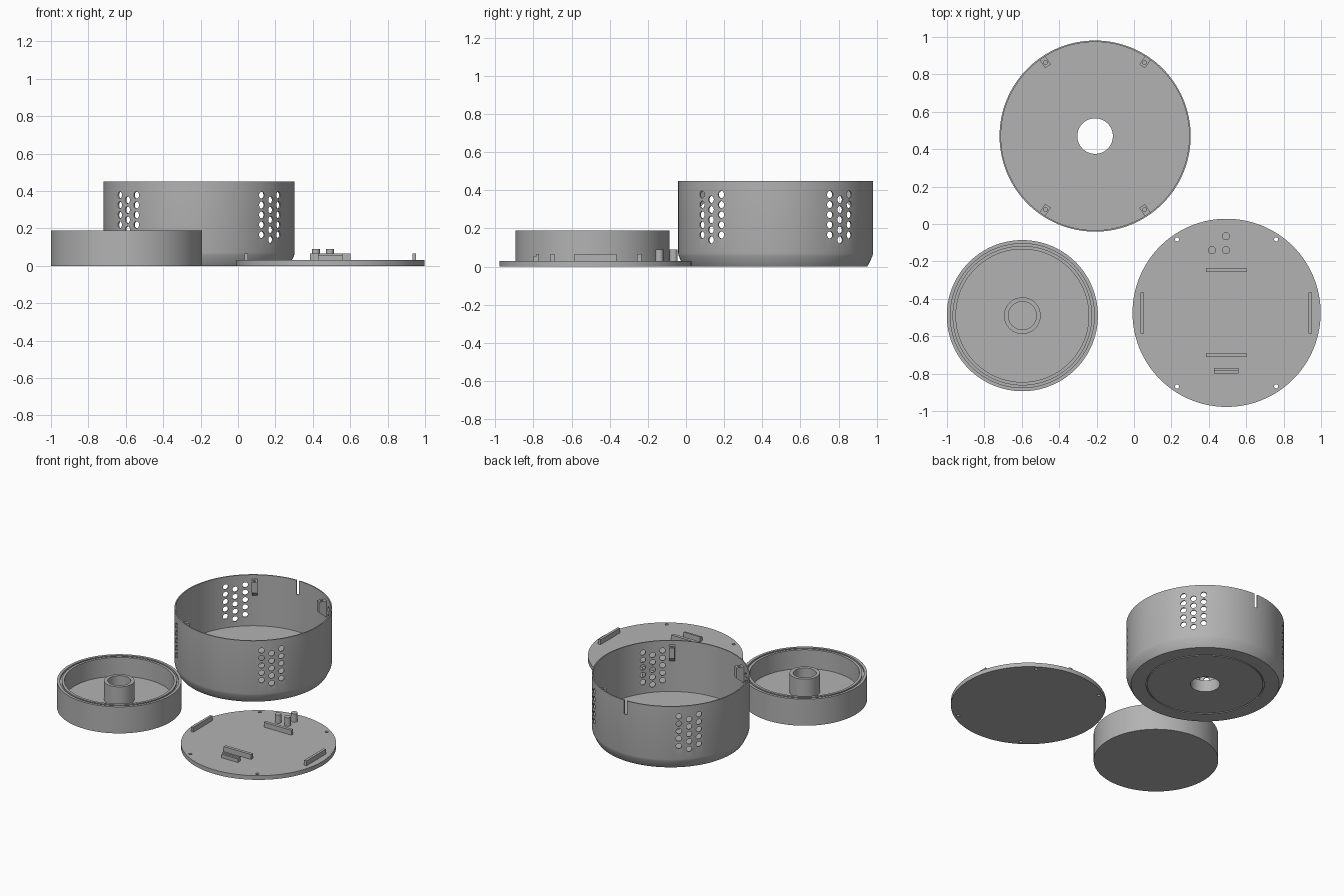
import bpy, bmesh, math
from mathutils import Matrix, Vector

if "Cube" in bpy.data.objects:
    bpy.data.objects.remove(bpy.data.objects["Cube"])

grey = bpy.data.materials.new("plain_grey")
grey.diffuse_color = (0.45, 0.45, 0.45, 1)
grey.use_nodes = True
grey.node_tree.nodes["Principled BSDF"].inputs["Base Color"].default_value = grey.diffuse_color


def finish(name, bm, loc=(0, 0, 0)):
    bmesh.ops.recalc_face_normals(bm, faces=bm.faces[:])
    me = bpy.data.meshes.new(name)
    bm.to_mesh(me)
    bm.free()
    me.materials.append(grey)
    ob = bpy.data.objects.new(name, me)
    ob.location = loc
    bpy.context.collection.objects.link(ob)
    return ob


def lathe(name, profile, loc, closed=False, steps=128):
    """Spin an (r, z) profile around the vertical axis."""
    bm = bmesh.new()
    vs = [bm.verts.new((r, 0, z)) for r, z in profile]
    pairs = list(zip(vs, vs[1:])) + ([(vs[-1], vs[0])] if closed else [])
    es = [bm.edges.new(p) for p in pairs]
    bmesh.ops.spin(bm, geom=vs + es, cent=(0, 0, 0), axis=(0, 0, 1),
                   angle=2 * math.pi, steps=steps, use_merge=False, use_duplicate=False)
    bmesh.ops.remove_doubles(bm, verts=bm.verts[:], dist=0.0002)
    return finish(name, bm, loc)


def add_cyl(bm, r, depth, matrix, seg=16):
    bmesh.ops.create_cone(bm, cap_ends=True, segments=seg, radius1=r, radius2=r,
                          depth=depth, matrix=matrix)


def add_box(bm, size, matrix):
    bmesh.ops.create_cube(bm, size=1, matrix=matrix @ Matrix.Diagonal((*size, 1)))


def activate(ob):
    bpy.ops.object.select_all(action='DESELECT')
    ob.select_set(True)
    bpy.context.view_layer.objects.active = ob


def cut(ob, cutter):
    cutter.hide_render = True
    mod = ob.modifiers.new("cut", 'BOOLEAN')
    mod.operation, mod.solver, mod.object = 'DIFFERENCE', 'EXACT', cutter
    activate(ob)
    bpy.ops.object.modifier_apply(modifier=mod.name)
    bpy.data.objects.remove(cutter)


def smooth(ob):
    activate(ob)
    bpy.ops.object.shade_smooth_by_angle(angle=math.radians(25))


T, R = Matrix.Translation, Matrix.Rotation
BODY, CUP, LID = (-0.208, 0.47, 0), (-0.597, -0.49, 0), (0.495, -0.475, 0)
SCREWS = [(sx * 0.265, sy * 0.393) for sx in (-1, 1) for sy in (-1, 1)]

# Main housing: thick floor with central hole, chamfered foot, thin wall, ring groove below
housing = lathe("housing", [
    (0.095, 0), (0.375, 0), (0.375, 0.008), (0.383, 0.008), (0.383, 0),
    (0.48, 0), (0.488, 0.012), (0.508, 0.055), (0.511, 0.07), (0.511, 0.45),
    (0.503, 0.45), (0.503, 0.085), (0.095, 0.085)], BODY, closed=True)

# Four patches of vent holes and the cable notch at the rear rim
bm = bmesh.new()
for base in (41.5, 138.5, 221.5, 318.5):
    for col in (-1, 0, 1):
        a = math.radians(base + col * 7.5)
        for row in range(5):
            z = 0.14 + row * 0.053 + (0 if col == 0 else 0.026)
            add_cyl(bm, 0.019, 0.1, R(a, 4, 'Z') @ T((0.507, 0, z)) @ R(math.pi / 2, 4, 'Y'))
add_box(bm, (0.022, 0.1, 0.2), T((0, 0.507, 0.45)))
cut(housing, finish("vent_cutter", bm, BODY))
smooth(housing)

# Screw posts with tapered undersides, hanging from the wall
for i, (x, y) in enumerate(SCREWS):
    m = R(math.atan2(y, x), 4, 'Z')
    bm = bmesh.new()
    prof = [(0.45, 0.42), (0.506, 0.42), (0.506, 0.30), (0.45, 0.345)]
    f = bm.faces.new([bm.verts.new((r, -0.018, z)) for r, z in prof])
    ext = bmesh.ops.extrude_face_region(bm, geom=[f])
    moved = [v for v in ext["geom"] if isinstance(v, bmesh.types.BMVert)]
    bmesh.ops.translate(bm, verts=moved, vec=Vector((0, 0.036, 0)))
    bm.transform(m)
    post = finish(f"screw_post_{i + 1}", bm, BODY)
    bm = bmesh.new()
    add_cyl(bm, 0.01, 0.12, T((x, y, 0.42)))
    cut(post, finish("post_hole_cutter", bm, BODY))

# Round cup with grooved rim and a central tube
cup = lathe("cup", [
    (0, 0), (0.404, 0), (0.404, 0.19), (0.385, 0.19), (0.385, 0.178),
    (0.373, 0.178), (0.373, 0.19), (0.355, 0.19), (0.355, 0.055),
    (0.098, 0.055), (0.098, 0.19), (0.075, 0.19), (0.075, 0.055), (0, 0.055)], CUP)
smooth(cup)

# Cover disc with four screw holes
cover = lathe("cover_disc", [(0, 0), (0.503, 0), (0.503, 0.03), (0, 0.03)], LID)
bm = bmesh.new()
for x, y in SCREWS:
    add_cyl(bm, 0.011, 0.2, T((x, y, 0)))
cut(cover, finish("screw_hole_cutter", bm, LID))
smooth(cover)

# Ribs on the cover: centre x, y, size x, y, top height
RIBS = {"left_rib": (-0.45, 0, 0.018, 0.22, 0.065), "right_rib": (0.447, 0, 0.018, 0.22, 0.065),
        "rear_rib": (-0.002, 0.23, 0.216, 0.022, 0.065), "front_rib": (-0.002, -0.225, 0.216, 0.022, 0.065),
        "clip_outer": (-0.002, -0.317, 0.13, 0.014, 0.055), "clip_inner": (-0.002, -0.303, 0.13, 0.014, 0.065)}
for name, (x, y, sx, sy, top) in RIBS.items():
    bm = bmesh.new()
    add_box(bm, (sx, sy, top - 0.025), T((x, y, (top + 0.025) / 2)))
    finish(name, bm, LID)

# Three small round pins
for i, (x, y) in enumerate([(-0.078, 0.335), (-0.003, 0.335), (-0.003, 0.41)]):
    bm = bmesh.new()
    add_cyl(bm, 0.021, 0.065, T((x, y, 0.0575)), 32)
    smooth(finish(f"pin_{i + 1}", bm, LID))
